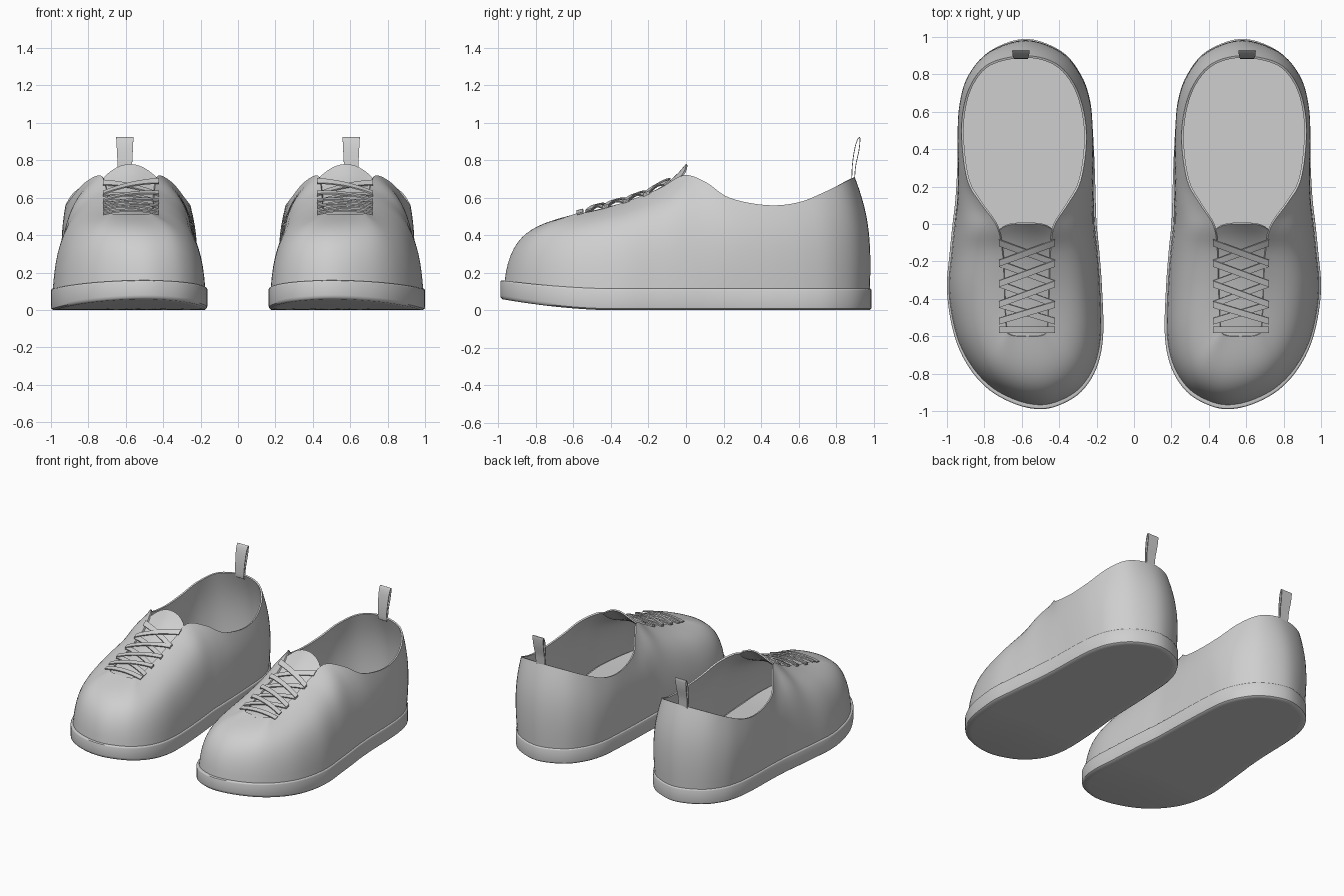
import bpy
from mathutils import Vector

cube = bpy.data.objects.get("Cube")
if cube:
    bpy.data.objects.remove(cube)

grey = bpy.data.materials.new("soft_grey")
grey.use_nodes = True
grey.diffuse_color = (0.62, 0.62, 0.62, 1)
grey.node_tree.nodes["Principled BSDF"].inputs["Base Color"].default_value = grey.diffuse_color

# Sole outline (x, y), from the toe round the outer side to the heel and back
OUTLINE = [(.5, -.99), (.63, -.965), (.77, -.89), (.88, -.77), (.96, -.6), (1, -.36),
           (.985, -.15), (.97, 0), (.955, .13), (.945, .3), (.94, .5), (.925, .66),
           (.88, .8), (.77, .925), (.58, .99), (.39, .925), (.285, .8), (.235, .66),
           (.22, .5), (.21, .3), (.205, .13), (.2, 0), (.185, -.15), (.17, -.36),
           (.165, -.6), (.2, -.77), (.28, -.895), (.39, -.965)]

# Rim of the lace throat and collar (x, y, z), paired with the outline
RIM = [(.57, -.6, .51), (.63, -.6, .51), (.675, -.585, .515), (.685, -.54, .52),
       (.69, -.43, .545), (.695, -.29, .59), (.705, -.14, .65), (.735, -.01, .72),
       (.82, .11, .68), (.89, .23, .6), (.92, .43, .56), (.915, .6, .575),
       (.87, .75, .635), (.77, .86, .69), (.58, .9, .71), (.42, .86, .69),
       (.32, .75, .635), (.268, .6, .575), (.255, .43, .56), (.285, .23, .6),
       (.35, .11, .68), (.425, -.01, .72), (.445, -.14, .65), (.45, -.29, .59),
       (.455, -.43, .545), (.46, -.54, .52), (.47, -.585, .515), (.51, -.6, .51)]


def smooth_loop(points, steps=5):
    """Closed curve through the points."""
    pts = [Vector(p).to_3d() for p in points]
    n, out = len(pts), []
    for i in range(n):
        a, b, c, d = (pts[(i + k) % n] for k in (-1, 0, 1, 2))
        for s in range(steps):
            t = s / steps
            out.append(b + (c - a) * t / 2 + (a * 2 - b * 5 + c * 4 - d) * t ** 2 / 2
                       + (b * 3 - a - c * 3 + d) * t ** 3 / 2)
    return out


def build(name, patches, wrap=False, thickness=0, offset=-1):
    """Make grids of points into one part, then mirror it to the other shoe."""
    verts, faces = [], []
    for rows in patches:
        start, n = len(verts), len(rows[0])
        for row in rows:
            verts.extend(row)
        for j in range(len(rows) - 1):
            for i in range(n if wrap else n - 1):
                a, b = start + j * n + i, start + j * n + (i + 1) % n
                faces.append((a, b, b + n, a + n))
    mesh = bpy.data.meshes.new(name)
    mesh.from_pydata(verts, [], faces)
    mesh.materials.append(grey)
    obj = bpy.data.objects.new(name, mesh)
    bpy.context.collection.objects.link(obj)
    if thickness:
        solid = obj.modifiers.new("thickness", 'SOLIDIFY')
        solid.thickness, solid.offset = thickness, offset
    mirror = obj.modifiers.new("other_shoe", 'MIRROR')
    mirror.use_mirror_merge = False
    bpy.ops.object.select_all(action='DESELECT')
    obj.select_set(True)
    bpy.context.view_layer.objects.active = obj
    bpy.ops.object.convert(target='MESH')
    bpy.ops.object.shade_smooth_by_angle(angle=0.7)
    return obj


def toe_rise(y):
    return max(0, (-.4 - y) / .59) ** 1.7


def sole_bottom(y):
    return .06 * toe_rise(y)


def sole_top(y):
    return .115 + .045 * toe_rise(y)


outline = smooth_loop(OUTLINE)
rim = smooth_loop(RIM)
count = len(outline)
outward = []
for i in range(count):
    t = outline[(i + 1) % count] - outline[i - 1]
    outward.append(Vector((t.y, -t.x, 0)).normalized())


def ring(inset, height, lift=0):
    """Outline moved inward, at a height that follows the toe spring."""
    out = []
    for p, n in zip(outline, outward):
        q = p - n * inset
        out.append(Vector((q.x, q.y, height(q.y) + lift)))
    return out


def cap(edge, height, lift=0):
    """Rings closing an edge toward the lengthwise middle line."""
    rings = []
    for k in (1, .7, .35, .1):
        row = []
        for p in edge:
            x, y = p.x + (.58 - p.x) * k, p.y * (1 - .25 * k)
            row.append(Vector((x, y, height(y) + lift)))
        rings.append(row)
    return rings


# Sole with rounded rim
bottom = ring(.012, sole_bottom)
top = ring(.008, sole_top)
build("soles", [cap(bottom, sole_bottom)
                + [bottom, ring(.002, sole_bottom, .008), ring(0, sole_bottom, .02),
                   ring(0, sole_top, -.01), ring(.003, sole_top, -.003), top]
                + cap(top, sole_top)[::-1]], wrap=True)

# Insole
inner = ring(.035, sole_top, .006)
build("insoles", [[inner] + cap(inner, sole_top, .006)[::-1]], wrap=True)

# Upper: curved ribs from the sole to the rim
ribs = []
up = Vector((0, 0, 1))
for p, n, edge in zip(outline, outward, rim):
    base = p - n * (.01 + .012 * toe_rise(p.y))
    base.z = sole_top(p.y) - .01
    flat = Vector((base.x - edge.x, base.y - edge.y, 0))
    high = edge.z - base.z
    w = min(1, flat.length / .25)
    bulge = n * .03 * (1 - w)
    c1 = base + up * high * (.4 + .35 * w) - flat * .08 + bulge
    c2 = edge + flat * .55 - up * high * (.35 - .2 * w) + bulge
    rib = []
    for s in range(15):
        t = s / 14
        u = 1 - t
        rib.append(base * u ** 3 + c1 * 3 * u * u * t + c2 * 3 * u * t * t + edge * t ** 3)
    ribs.append(rib)
build("uppers", [list(zip(*ribs))], wrap=True, thickness=.012)


# Tongue: arched sheet under the laces
def tongue_z(y):
    t = max(0, (y + .6) / .6)
    return .505 + .15 * t + .125 * t ** 5


rows = []
for j in range(17):
    t = j / 16
    y = -.62 + .62 * t
    row = []
    for i in range(13):
        u = i / 6 - 1
        row.append((.577 + u * (.13 + .02 * t), y - .04 * t * u ** 4,
                    tongue_z(y) - (.02 + .06 * t ** 4) * u * u))
    rows.append(row)
build("tongues", [rows], thickness=.01)


# Laces: flat ribbons crossing between eyelet rows, with one straight bar
def lace(y0, y1, side, lift):
    near, far = [], []
    for i in range(13):
        u = i / 6 - 1
        y = y0 + (y1 - y0) * i / 12
        for row, dy in ((near, -.017), (far, .017)):
            z = tongue_z(y + dy) + lift - .018 * u * u
            row.append((.572 + side * u * .15, y + dy, z))
    return [near, far]


eyelets = [-.52, -.43, -.32, -.21, -.1]
ribbons = [lace(-.565, -.565, 1, .02)]
for y0, y1 in zip(eyelets, eyelets[1:]):
    ribbons += [lace(y0, y1, 1, .018), lace(y0, y1, -1, .027)]
build("laces", ribbons, thickness=.008, offset=0)

# Pull tab: narrow fabric loop on the heel, wider toward the top
LOOP = [(.885, .69), (.888, .78), (.902, .87), (.918, .915), (.928, .915),
        (.922, .85), (.905, .77), (.897, .69)]
path = [(y, z, .035 + .05 * max(0, z - .7)) for y, z in LOOP]
path = smooth_loop(path, 4)
build("pull_tabs", [[[(.605 - p.z, p.x, p.y) for p in path],
                     [(.605 + p.z, p.x, p.y) for p in path]]], wrap=True, thickness=.004, offset=0)
